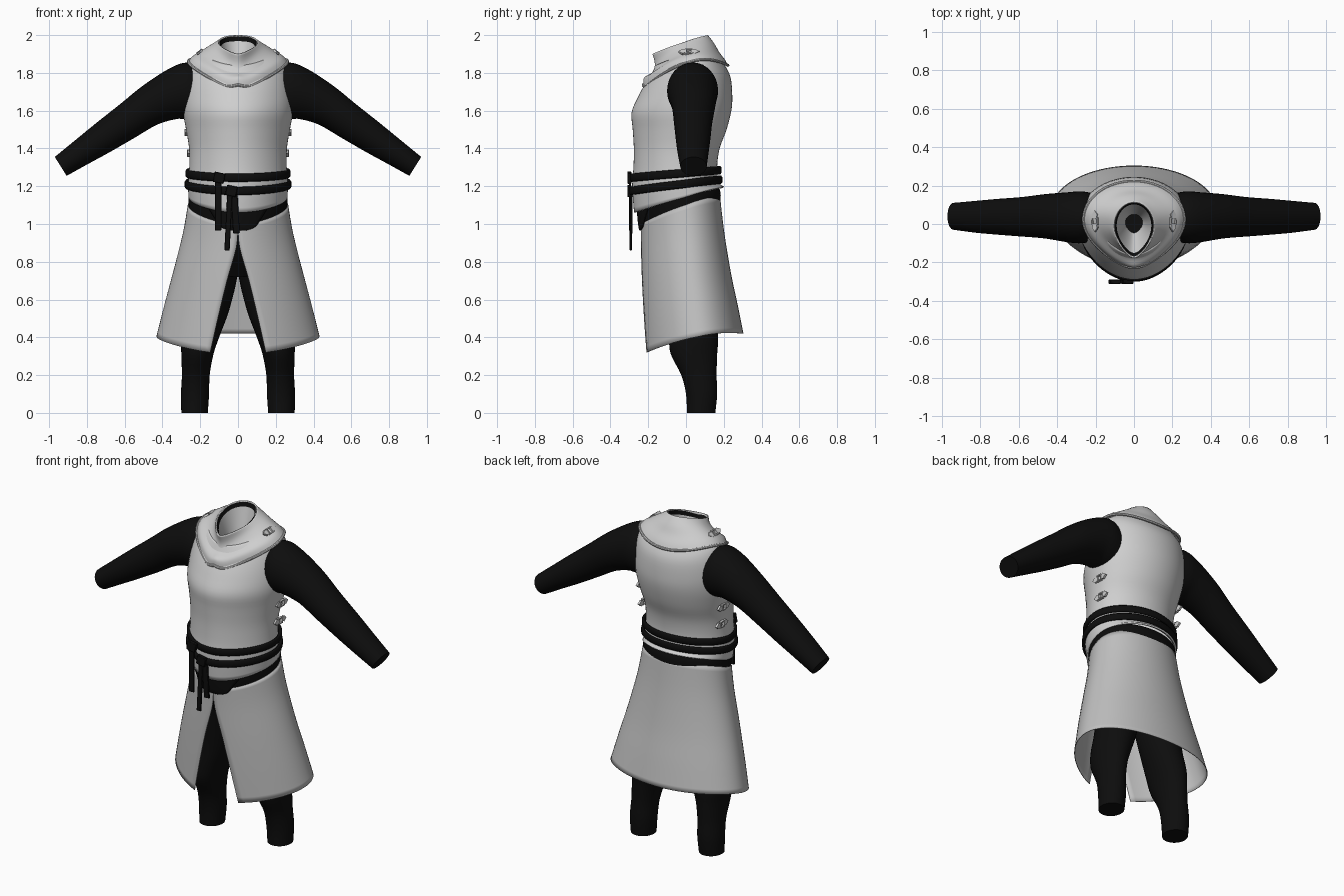
import bpy
import bmesh
from math import sin, cos, pi, asin, radians
from mathutils import Vector, Matrix

if "Cube" in bpy.data.objects:
    bpy.data.objects.remove(bpy.data.objects["Cube"])


def material(name, value):
    m = bpy.data.materials.new(name)
    m.use_nodes = True
    m.diffuse_color = (value, value, value, 1)
    m.node_tree.nodes["Principled BSDF"].inputs["Base Color"].default_value = (value, value, value, 1)
    return m


STEEL = material("pale steel", 0.62)
CLOTH = material("pale cloth", 0.52)
BLACK = material("black fabric", 0.004)


def finish(name, bm, mat, mirror=False, thick=0.0, angle=40):
    bmesh.ops.recalc_face_normals(bm, faces=bm.faces)
    me = bpy.data.meshes.new(name)
    bm.to_mesh(me)
    bm.free()
    ob = bpy.data.objects.new(name, me)
    bpy.context.collection.objects.link(ob)
    me.materials.append(mat)
    if thick:
        mod = ob.modifiers.new("thickness", "SOLIDIFY")
        mod.thickness = thick
        mod.offset = -1
    if mirror:
        mod = ob.modifiers.new("mirror", "MIRROR")
        mod.use_mirror_merge = False
    bpy.ops.object.select_all(action="DESELECT")
    ob.select_set(True)
    bpy.context.view_layer.objects.active = ob
    bpy.ops.object.shade_smooth_by_angle(angle=radians(angle))
    return ob


def skin(bm, rows, closed, caps=False):
    rows = [[bm.verts.new(p) for p in row] for row in rows]
    for a, b in zip(rows, rows[1:]):
        n = len(a)
        for i in range(n if closed else n - 1):
            j = (i + 1) % n
            bm.faces.new((a[i], a[j], b[j], b[i]))
    if caps:
        bm.faces.new(rows[0])
        bm.faces.new(rows[-1])


def body_point(ring, a, pinch):
    """Point on a body ring: front/side/back heights, front y, back y, half width."""
    zf, zs, zb, yf, yb, rx = ring[:6]
    c, mid = cos(a), yf + 0.56 * (yb - yf)
    x = rx * sin(a) * (1 - pinch * max(c, 0) ** 2)
    y = mid - c * ((mid - yf) if c > 0 else (yb - mid))
    z = zs + (zf - zb) / 2 * c + ((zf + zb) / 2 - zs) * c * c
    return Vector((x, y, z))


def smooth_rings(rings, steps=4):
    """Pass a soft curve through the given rings."""
    out = []
    for i in range(len(rings) - 1):
        p = [rings[max(0, min(len(rings) - 1, i + k))] for k in (-1, 0, 1, 2)]
        for s in range(steps):
            t = s / steps
            out.append([b + 0.5 * t * (c - a + t * (2 * a - 5 * b + 4 * c - d + t * (3 * (b - c) + d - a)))
                        for a, b, c, d in zip(*p)])
    return out + [list(rings[-1])]


def body(name, rings, mat, pinch=0.12, n=64, mode="full", caps=False, thick=0.0, steps=4, notch=0.0):
    """Loft body rings: whole, split at the front, or only a front patch."""
    rows = []
    for r in smooth_rings(rings, steps):
        if mode == "full":
            angles = [2 * pi * i / n for i in range(n)]
        else:
            g = asin(max(0.0, min(1, r[6] / (r[5] * (1 - pinch)))))
            lo, hi = (g, 2 * pi - g) if mode == "split" else (-g, g)
            angles = [lo + (hi - lo) * i / n for i in range(n + 1)]
        row = [body_point(r, a, pinch) for a in angles]
        for p in row:
            if p.y < 0:
                p.z += notch * max(0, 1 - abs(p.x) / 0.06) * max(0, min(1, (1.8 - p.z) / 0.06))
        rows.append(row)
    bm = bmesh.new()
    skin(bm, rows, mode == "full", caps)
    finish(name, bm, mat, thick=thick)
    return rows


def limb(name, rings, mat):
    """Mirrored tube; each ring is outer x,z, inner x,z and a y range."""
    rows = []
    for xa, za, xb, zb, y0, y1 in smooth_rings(rings):
        m = Vector(((xa + xb) / 2, (y0 + y1) / 2, (za + zb) / 2))
        u = Vector(((xa - xb) / 2, 0, (za - zb) / 2))
        v = Vector((0, (y1 - y0) / 2, 0))
        rows.append([m + u * cos(2 * pi * i / 32) + v * sin(2 * pi * i / 32) for i in range(32)])
    bm = bmesh.new()
    skin(bm, rows, True, True)
    finish(name, bm, mat, mirror=True)


def edge_bead(name, loop, radius, mat):
    bm = bmesh.new()
    n, rows = len(loop), []
    for i in range(n):
        t = (loop[(i + 1) % n] - loop[i - 1]).normalized()
        side = t.cross(Vector((0, 0, 1))).normalized()
        up = side.cross(t)
        rows.append([loop[i] + radius * (side * cos(k * pi / 4) + up * sin(k * pi / 4)) for k in range(8)])
    skin(bm, rows + rows[:1], True)
    bmesh.ops.remove_doubles(bm, verts=bm.verts, dist=1e-5)
    finish(name, bm, mat)


# Breastplate and backplate
body("cuirass", [
    (1.06, 1.14, 1.20, -.275, .200, .262), (1.20, 1.21, 1.22, -.285, .175, .264),
    (1.30, 1.30, 1.30, -.278, .165, .258), (1.40, 1.40, 1.40, -.276, .178, .259),
    (1.50, 1.50, 1.50, -.282, .215, .275), (1.59, 1.60, 1.60, -.288, .240, .292),
    (1.67, 1.70, 1.68, -.255, .245, .290), (1.74, 1.80, 1.78, -.218, .235, .272),
    (1.79, 1.86, 1.85, -.185, .200, .245), (1.84, 1.90, 1.91, -.160, .165, .180)], STEEL, thick=0.01)

# Flared collar with its beaded hem and neck lining
collar = body("collar", [
    (1.715, 1.860, 1.840, -.226, .222, .262), (1.765, 1.888, 1.870, -.220, .206, .236),
    (1.805, 1.915, 1.910, -.176, .176, .190), (1.850, 1.945, 1.955, -.165, .150, .138),
    (1.900, 1.962, 2.000, -.178, .116, .105)], STEEL, pinch=0.35, thick=0.008, notch=0.022)
edge_bead("collar_hem", collar[0], 0.008, STEEL)
body("neck_lining", [(1.895, 1.957, 1.994, -.168, .108, .097),
                     (1.875, 1.935, 1.968, -.150, .102, .090)], BLACK, pinch=0.3, steps=1)
body("neck_inside", [(1.875, 1.935, 1.968, -.150, .102, .090),
                     (1.75, 1.75, 1.75, -.045, .050, .045)], STEEL, pinch=0.3, steps=1)
body("neck_floor", [(1.752, 1.752, 1.752, -.046, .051, .046),
                    (1.74, 1.74, 1.74, -.046, .051, .046)], BLACK, steps=1, caps=True)

# Padded sleeves and trousers
limb("sleeve", [
    (.20, 1.83, .23, 1.55, -.09, .16), (.27, 1.855, .28, 1.555, -.10, .17),
    (.36, 1.825, .33, 1.555, -.095, .165), (.50, 1.735, .43, 1.525, -.075, .155),
    (.62, 1.638, .55, 1.455, -.065, .14), (.75, 1.535, .68, 1.38, -.055, .13),
    (.86, 1.445, .79, 1.32, -.045, .12), (.97, 1.355, .907, 1.255, -.03, .11)], BLACK)
limb("trouser_leg", [
    (.25, .95, 0, .95, -.15, .16), (.25, .75, 0, .75, -.11, .16),
    (.275, .55, .045, .55, -.09, .16), (.30, .40, .10, .40, -.09, .17),
    (.30, .31, .13, .31, -.08, .165), (.297, .20, .15, .20, -.025, .162),
    (.302, .10, .153, .10, 0, .165), (.30, 0, .16, 0, .005, .155)], BLACK)
body("trouser_seat", [
    (1.20, 1.20, 1.20, -.262, .160, .245), (1.02, 1.12, 1.15, -.244, .184, .262),
    (.90, .90, .90, -.200, .160, .235), (.72, .75, .75, -.080, .120, .160)], BLACK, caps=True)

# Long skirt, open at the front, and the dark flap over the opening
body("skirt", [
    (1.00, 1.10, 1.15, -.240, .180, .266, 0), (.88, .95, .96, -.238, .202, .292, .008),
    (.70, .74, .74, -.238, .238, .345, .058), (.50, .56, .57, -.236, .274, .393, .105),
    (.31, .405, .42, -.232, .304, .432, .145)], CLOTH, mode="split", thick=0.004)
body("front_flap", [
    (1.10, 1.12, 1.12, -.262, .18, .262, .16), (1.04, 1.04, 1.04, -.258, .18, .262, .125),
    (.985, .985, .985, -.252, .18, .262, .09), (.965, .965, .965, -.246, .18, .262, .04)],
    BLACK, mode="patch", n=16, thick=0.008)

# Two wrapped belts
for name, zf, zs, zb, grow in (("upper_belt", 1.245, 1.268, 1.285, 0), ("lower_belt", 1.175, 1.21, 1.235, .004)):
    profile = [(-.022, 0), (-.014, .006), (.014, .006), (.022, 0)]
    body(name, [(zf + h, zs + h, zb + h, -.290 - d - grow, .182 + d + grow, .272 + d + grow)
                for h, d in profile], BLACK, steps=1, thick=0.018)


def block(bm, centre, size, turn=0.0):
    m = Matrix.Translation(centre) @ Matrix.Rotation(turn, 4, "Y") @ Matrix.Diagonal((*size, 1))
    bmesh.ops.create_cube(bm, size=1, matrix=m)


# Knots and hanging belt ends
bm = bmesh.new()
for x, y, low, high, width, turn in ((-.105, -.296, .965, 1.26, .034, 0), (-.050, -.293, .86, 1.19, .028, .05),
                                     (-.015, -.288, .95, 1.18, .036, -.06)):
    block(bm, (x, y, (low + high) / 2), (width, .012, high - low), turn)
for x, z in ((-.10, 1.245), (-.035, 1.175)):
    block(bm, (x, -.300, z), (.058, .022, .055), .2)
bmesh.ops.bevel(bm, geom=bm.edges[:], offset=0.003, segments=1, affect="EDGES")
finish("belt_ends", bm, BLACK)


def buckle(name, centre, tilt):
    """Mirrored strap buckle: a square frame between two pointed leaves."""
    place = Matrix.Translation(centre) @ Matrix.Rotation(tilt, 4, "Y")
    bm = bmesh.new()
    for s in (-1, 1):
        block(bm, (0, s * .016, 0), (.036, .006, .014))
        block(bm, (s * .016, 0, 0), (.006, .036, .014))
        shape = [(-.008, .012), (-.018, .034), (0, .056), (.018, .034), (.008, .012)]
        skin(bm, [[Vector((x, s * y, z)) for x, y in shape] for z in (-.008, .004)], True, True)
    bm.transform(place)
    finish(name, bm, STEEL, mirror=True, angle=30)


# Buckles on the shoulders and flanks
buckle("shoulder_buckle", (.203, .015, 1.912), radians(38))
for name, x, z in (("upper_flank_buckle", .276, 1.485), ("lower_flank_buckle", .264, 1.375)):
    buckle(name, (x, .03, z), radians(90))
